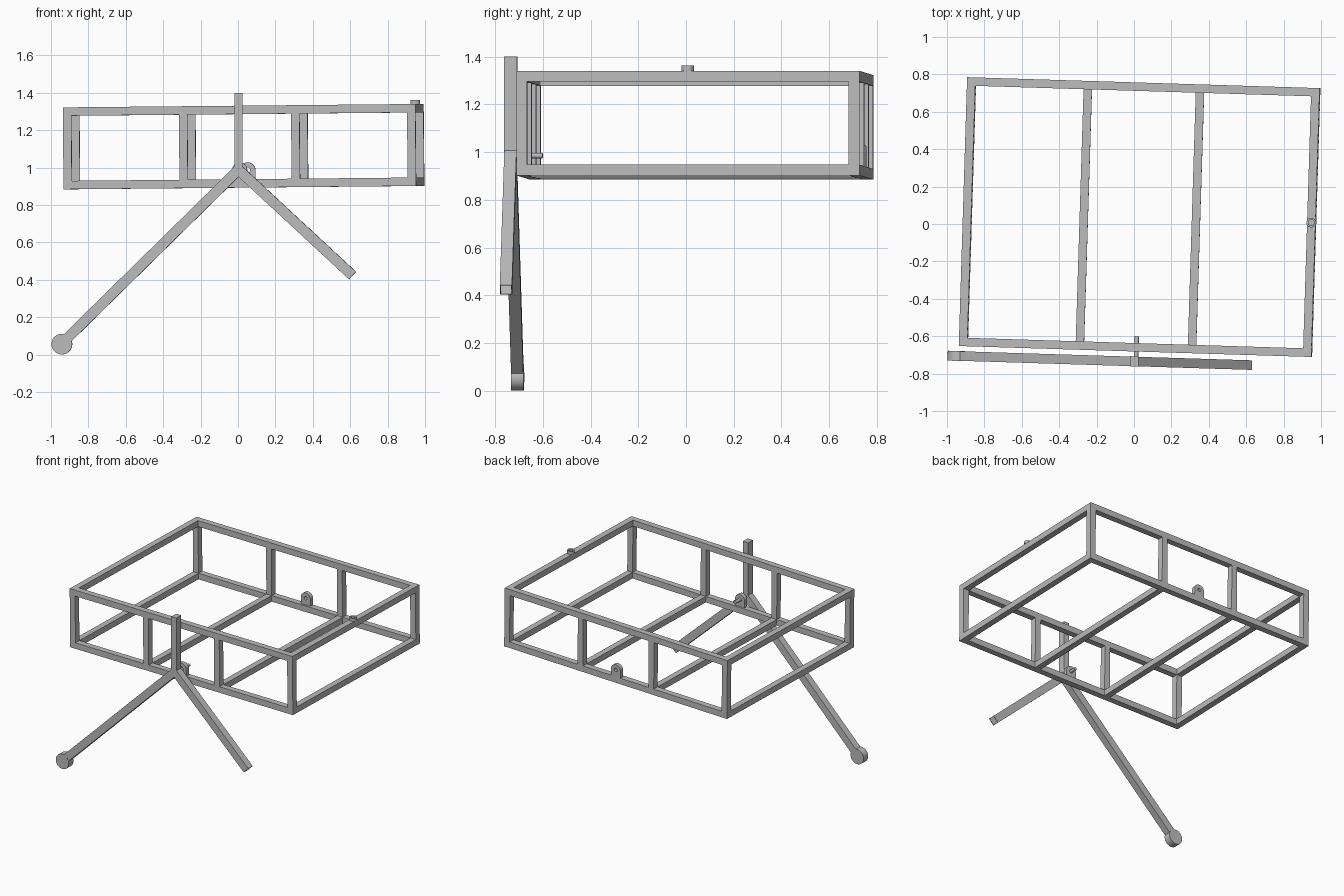
import bpy, bmesh, math
from mathutils import Matrix, Vector

if "Cube" in bpy.data.objects:
    bpy.data.objects.remove(bpy.data.objects["Cube"])

grey = bpy.data.materials.new("steel grey")
grey.use_nodes = True
COLOUR = (0.5, 0.5, 0.5, 1)
grey.diffuse_color = COLOUR
grey.node_tree.nodes["Principled BSDF"].inputs["Base Color"].default_value = COLOUR

YAW = Matrix.Rotation(math.radians(-1.78), 4, "Z")
FRAME = Matrix.Translation((0.03, 0.037, 1.112)) @ YAW @ Matrix.Rotation(math.radians(-0.55), 4, "Y")
STAND = Matrix.Translation((0.003, -0.735, 0)) @ YAW
W, D, H, T = 1.886, 1.438, 0.438, 0.045


def finish(name, bm, matrix, smooth=False):
    bmesh.ops.recalc_face_normals(bm, faces=bm.faces)
    mesh = bpy.data.meshes.new(name)
    bm.to_mesh(mesh)
    bm.free()
    mesh.materials.append(grey)
    obj = bpy.data.objects.new(name, mesh)
    bpy.context.collection.objects.link(obj)
    obj.matrix_world = matrix
    if smooth:
        bpy.ops.object.select_all(action="DESELECT")
        obj.select_set(True)
        bpy.context.view_layer.objects.active = obj
        bpy.ops.object.shade_smooth_by_angle(angle=math.radians(35))
    return obj


def box(name, size, centre, matrix):
    bm = bmesh.new()
    bmesh.ops.create_cube(bm, size=1)
    bmesh.ops.transform(bm, matrix=Matrix.Translation(centre) @ Matrix.Diagonal((*size, 1)), verts=bm.verts)
    return finish(name, bm, matrix)


def prism(name, outline, depth, matrix, hole=None):
    """Outline in x/z, thickened along y; hole = (x, z, radius) bored through."""
    bm = bmesh.new()

    def loop(points):
        verts = [bm.verts.new((x, -depth / 2, z)) for x, z in points]
        return [bm.edges.new((a, b)) for a, b in zip(verts, verts[1:] + verts[:1])]

    edges = loop(outline)
    if hole:
        edges += loop(arc(*hole, 0, 2 * math.pi, 24)[:-1])
    bmesh.ops.triangle_fill(bm, edges=edges, use_beauty=True)
    out = bmesh.ops.extrude_face_region(bm, geom=bm.faces[:])["geom"]
    bmesh.ops.translate(bm, verts=[v for v in out if isinstance(v, bmesh.types.BMVert)], vec=(0, depth, 0))
    return finish(name, bm, matrix, smooth=True)


def arc(x, z, r, start, end, n):
    return [(x + r * math.cos(start + (end - start) * i / n),
             z + r * math.sin(start + (end - start) * i / n)) for i in range(n + 1)]


# Box frame: rails and corner posts
ex, ey, ez = (W - T) / 2, (D - T) / 2, (H - T) / 2
for sz, level in ((-1, "lower"), (1, "upper")):
    for s, side in ((-1, "front"), (1, "back")):
        box(f"{level}_{side}_rail", (W, T, T), (0, s * ey, sz * ez), FRAME)
    for s, side in ((-1, "right"), (1, "left")):
        box(f"{level}_{side}_rail", (T, D - 2 * T, T), (s * ex, 0, sz * ez), FRAME)
for x, column in ((-ex, "right_corner"), (-0.3, "right_middle"), (0.3, "left_middle"), (ex, "left_corner")):
    for s, side in ((-1, "front"), (1, "back")):
        box(f"{side}_{column}_post", (T, T, H - 2 * T), (x, s * ey, 0), FRAME)

# Floor cross bars
for x, side in ((-0.3, "right"), (0.3, "left")):
    box(f"{side}_cross_bar", (T, D - 2 * T, T), (x, 0, -ez), FRAME)

# Rounded pivot lugs on the lower rails
lug = [(-0.04, 0), (0.04, 0)] + arc(0, 0.05, 0.04, 0, math.pi, 20)
for s, side in ((-1, "front"), (1, "back")):
    place = FRAME @ Matrix.Translation((0, s * (D / 2 - 0.016), -H / 2 + T))
    prism(f"{side}_pivot_lug", lug, 0.03, place, hole=(0, 0.05, 0.013))

# Small ring on the upper left rail
ring_place = FRAME @ Matrix.Translation((ex, -0.001, H / 2 + 0.011)) @ Matrix.Rotation(math.pi / 2, 4, "X")
prism("rail_ring", arc(0, 0, 0.026, 0, 2 * math.pi, 32)[:-1], 0.022, ring_place, hole=(0, 0, 0.016))

# Stand: upright, pivot pin, two splayed arms and a round foot
HUB = Vector((0, 0, 0.988))
THICK = 0.051
box("stand_upright", (0.043, THICK + 0.004, 0.41), (0, 0, 1.195), STAND)


def arm(name, end, open_end=False):
    """Bar from the hub, its inner end mitred to a vertical plane."""
    end = Vector(end)
    along = (end - HUB).normalized()
    across = Vector((-along.z, 0, along.x)) * 0.0275
    bm = bmesh.new()
    corners = []
    for y in (-THICK / 2, THICK / 2):
        for k in (-1, 1):
            tip = end + across * k
            root = tip - along * (tip.x / along.x)
            corners.append([bm.verts.new((p.x, y, p.z)) for p in (root, tip)])
    a, b, c, d = corners
    order = (a, b, d, c)
    for i in range(4):
        p, q = order[i], order[(i + 1) % 4]
        bm.faces.new((p[0], q[0], q[1], p[1]))
    bm.faces.new([p[0] for p in order])
    tip_face = bm.faces.new([p[1] for p in order])
    bmesh.ops.recalc_face_normals(bm, faces=bm.faces)
    if open_end:
        bmesh.ops.inset_individual(bm, faces=[tip_face], thickness=0.005)
        moved = bmesh.ops.extrude_discrete_faces(bm, faces=[tip_face])["faces"][0]
        bmesh.ops.translate(bm, verts=moved.verts, vec=along * -0.3)
    finish(name, bm, STAND)


arm("long_arm", (-0.945, 0, 0.06))
arm("short_arm", (0.61, 0, 0.423), open_end=True)
prism("round_foot", arc(-0.945, 0.056, 0.055, 0, 2 * math.pi, 40)[:-1], THICK + 0.002, STAND)
pin_place = STAND @ Matrix.Translation((0.008, 0.075, 0.985))
prism("pivot_pin", arc(0, 0, 0.0115, 0, 2 * math.pi, 24)[:-1], 0.12, pin_place)
